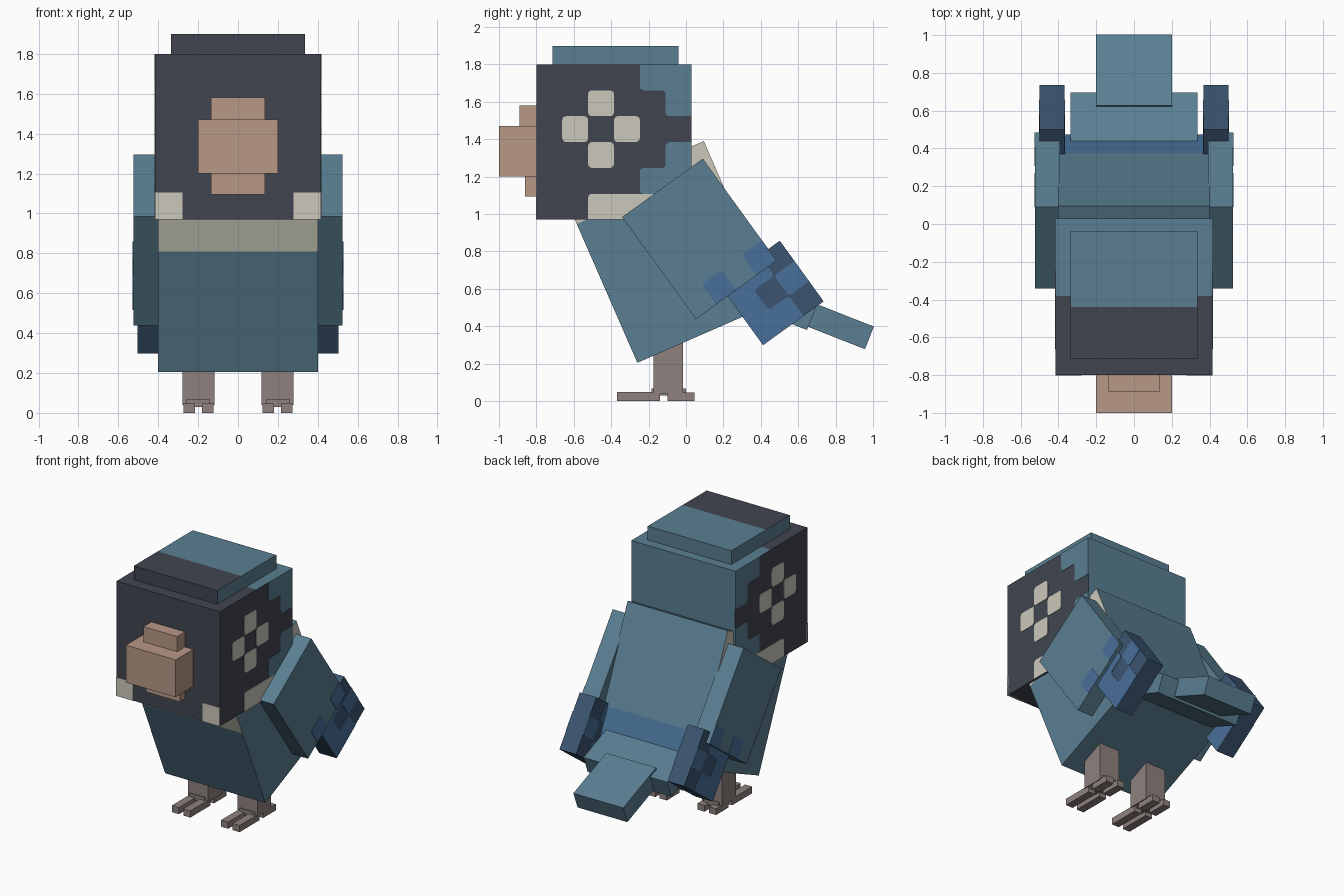
import bpy, bmesh
from math import radians
from mathutils import Vector

if "Cube" in bpy.data.objects:
    bpy.data.objects.remove(bpy.data.objects["Cube"])


def material(name, rgb):
    color = [((c / 255 + 0.055) / 1.055) ** 2.4 for c in rgb] + [1]
    m = bpy.data.materials.new(name)
    m.use_nodes = True
    m.diffuse_color = color
    m.node_tree.nodes["Principled BSDF"].inputs["Base Color"].default_value = color
    return m


TEAL = material("teal feathers", (90, 127, 146))
DARK = material("charcoal feathers", (65, 69, 80))
CREAM = material("cream feathers", (203, 200, 187))
BEAK = material("tan beak", (184, 152, 134))
LEG = material("grey leg", (142, 129, 126))
BLUE = material("blue feathers", (73, 112, 152))
NAVY = material("navy feathers", (59, 85, 113))


def finish(name, bm, mats, origin, angle):
    """Turn a bmesh into an object placed at (y, z) and pitched about x."""
    bmesh.ops.recalc_face_normals(bm, faces=bm.faces)
    mesh = bpy.data.meshes.new(name)
    bm.to_mesh(mesh)
    bm.free()
    for m in mats:
        mesh.materials.append(m)
    obj = bpy.data.objects.new(name, mesh)
    obj.location = (0, *origin)
    obj.rotation_euler.x = radians(angle)
    bpy.context.collection.objects.link(obj)
    return obj


def box(name, mats, x, y, z, origin=(0, 0), angle=0, cuts=(), rule=None):
    """Box from ranges; cuts are (axis, position), rule picks a material per face."""
    bm = bmesh.new()
    bmesh.ops.create_cube(bm, size=1)
    for v in bm.verts:
        v.co = [(r[0] + r[1]) / 2 + c * abs(r[1] - r[0]) for c, r in zip(v.co, (x, y, z))]
    for axis, pos in cuts:
        normal = Vector((0, 0, 0))
        normal[axis] = 1
        bmesh.ops.bisect_plane(bm, geom=bm.verts[:] + bm.edges[:] + bm.faces[:],
                               plane_co=normal * pos, plane_no=normal)
    bm.normal_update()
    if rule:
        for f in bm.faces:
            f.material_index = rule(f.normal, f.calc_center_median())
    return finish(name, bm, mats, origin, angle)


def plate(name, mat, points, unit, limit, x, out, origin, angle=0):
    """Thin marking on a side face; corners away from the face border are rounded."""
    bm = bmesh.new()
    verts = [bm.verts.new((x, a * unit, b * unit)) for a, b in points]
    bm.faces.new(verts)
    inner = [v for v, p in zip(verts, points) if all(0 < c < limit for c in p)]
    if inner:
        bmesh.ops.bevel(bm, geom=inner, offset=unit * 0.3, segments=3,
                        profile=0.5, affect='VERTICES')
    ext = bmesh.ops.extrude_face_region(bm, geom=bm.faces[:])
    moved = [g for g in ext["geom"] if isinstance(g, bmesh.types.BMVert)]
    bmesh.ops.translate(bm, verts=moved, vec=(out * 0.003, 0, 0))
    return finish(name, bm, [mat], origin, angle)


def rect(a0, b0, a1, b1):
    return [(a0, b0), (a1, b0), (a1, b1), (a0, b1)]


# Head and cap: charcoal front, teal back
box("head", [DARK, TEAL], (-.415, .415), (-.80, .03), (.97, 1.80), cuts=[(1, -.38)],
    rule=lambda n, c: int(n.y > .5 or (n.z > .5 and c.y > -.38)))
box("cap", [DARK, TEAL], (-.335, .335), (-.715, -.04), (1.80, 1.90), cuts=[(1, -.44)],
    rule=lambda n, c: int(n.y > .5 or abs(n.x) > .5 or (n.z > .5 and c.y > -.44)))

# Beak
box("beak", [BEAK], (-.2, .2), (-1, -.8), (1.2, 1.47))
box("beak_top", [BEAK], (-.135, .135), (-.89, -.8), (1.47, 1.58))
box("beak_bottom", [BEAK], (-.135, .135), (-.86, -.8), (1.095, 1.2))


# Body: cream collar and a blue band low on the back
def body_rule(n, c):
    if n.y < -.5 and c.z > .66:
        return 1
    if abs(n.x) > .5 and (c.z > .81 or (c.z > .66 and c.y > .53)):
        return 1
    return 2 if n.y > .5 and c.z < .24 else 0


box("body", [TEAL, CREAM, BLUE], (-.402, .402), (0, .80), (0, .944), (-.26, .205), 23.6,
    cuts=[(2, .24), (2, .66), (2, .81), (1, .53)], rule=body_rule)

# Tail
box("tail_base", [TEAL], (-.335, .335), (0, .30), (0, .133), (.368, .49), -21.5)
box("tail", [TEAL], (-.2, .2), (0, .405), (0, .13), (.58, .426), -21.5)

HEAD = (-.80, .97)
HEAD_UNIT = .83 / 12
FACE_MARKS = [
    ("petal_front", CREAM, rect(2, 6, 4, 8)),
    ("petal_back", CREAM, rect(6, 6, 8, 8)),
    ("petal_top", CREAM, rect(4, 8, 6, 10)),
    ("petal_bottom", CREAM, rect(4, 4, 6, 6)),
    ("cheek", CREAM, rect(4, 0, 10, 2)),
    ("nape_upper", TEAL, [(8, 12), (12, 12), (12, 8), (10, 8), (10, 10), (8, 10)]),
    ("nape_lower", TEAL, [(10, 6), (12, 6), (12, 0), (10, 0), (10, 2), (8, 2), (8, 4), (10, 4)]),
]
UNIT = .4 / 6
WING, WING_ANGLE = (.053, .4385), 35.9
TIP = (.412, .299)
TIP_MARKS = [
    ("tip_blue_curve", [(0, 0), (4, 0), (4, 2), (2, 2), (2, 4), (4, 4), (4, 6), (0, 6)]),
    ("tip_blue_spot", rect(4, 2, 6, 4)),
]

for side, s in (("left", 1), ("right", -1)):
    # Head markings
    for name, mat, pts in FACE_MARKS:
        plate(f"{name}_{side}", mat, pts, HEAD_UNIT, 12, s * .415, s, HEAD)
    box(f"chin_patch_{side}", [CREAM], (s * .278, s * .415), (-.803, -.79), (.97, 1.105))

    # Wing with two blue feather spots
    box(f"wing_{side}", [TEAL], (s * .392, s * .525), (0, .533), (0, .673), WING, WING_ANGLE)
    for i, a in enumerate((2, 6)):
        plate(f"wing_spot_{i}_{side}", BLUE, rect(a, 0, a + 2, 2), UNIT, 8,
              s * .525, s, WING, WING_ANGLE)

    # Wing tip, marked on both faces
    box(f"wing_tip_{side}", [NAVY], (s * .367, s * .5), (0, .4), (0, .4), TIP, WING_ANGLE)
    for name, pts in TIP_MARKS:
        plate(f"{name}_outer_{side}", BLUE, pts, UNIT, 6, s * .5, s, TIP, WING_ANGLE)
        plate(f"{name}_inner_{side}", BLUE, pts, UNIT, 6, s * .367, -s, TIP, WING_ANGLE)

    # Leg and foot
    box(f"leg_{side}", [LEG], (s * .117, s * .277), (-.175, -.015), (.04, .42))
    box(f"foot_{side}", [LEG], (s * .14, s * .26), (-.185, 0), (.03, .068))
    for i, x in enumerate((.123, .215)):
        xs = (s * x, s * (x + .057))
        box(f"front_toe_{i}_{side}", [LEG], xs, (-.37, -.14), (0, .048))
        box(f"back_toe_{i}_{side}", [LEG], xs, (-.10, .045), (0, .045))
